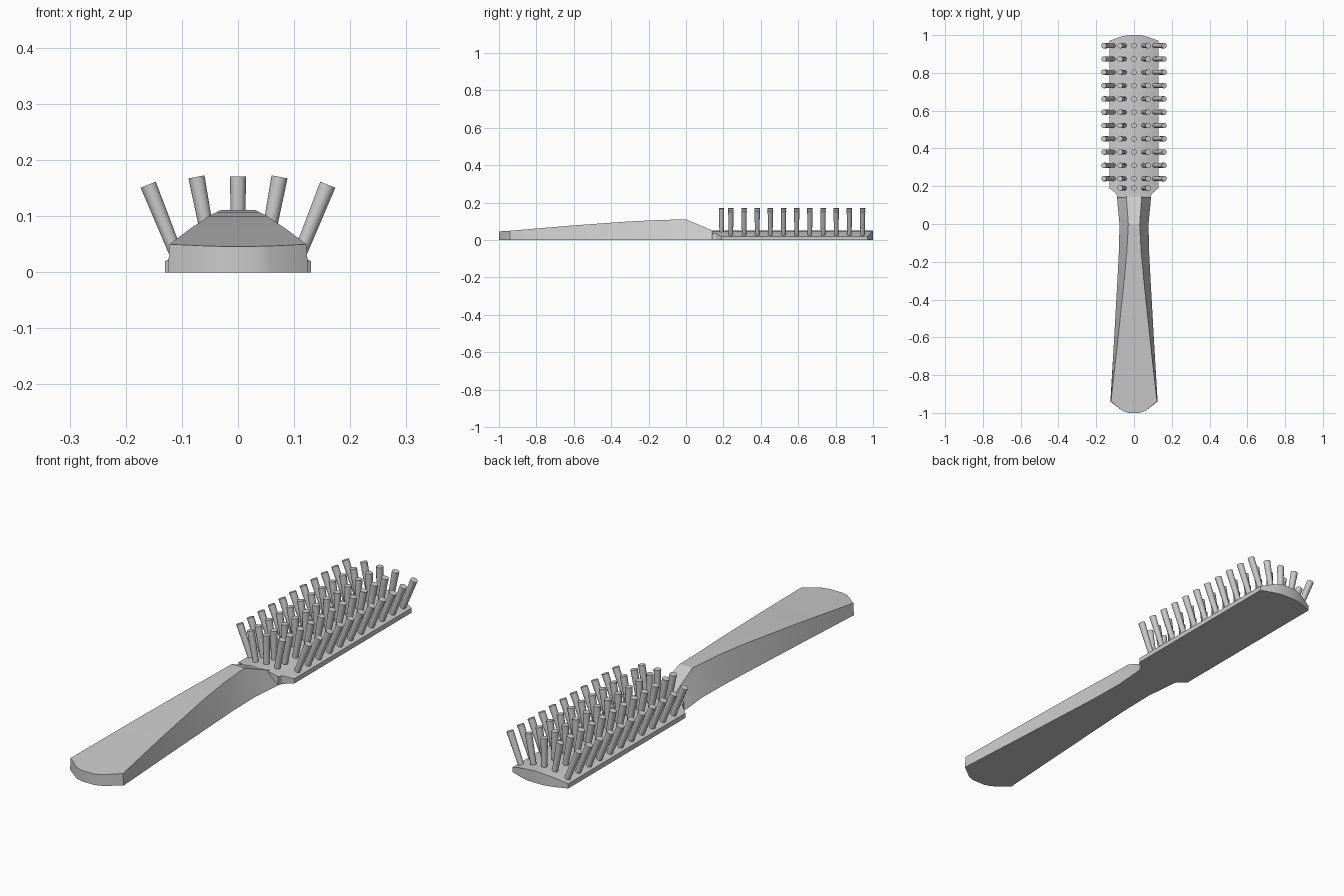
import bpy, bmesh
from mathutils import Matrix, Vector

if "Cube" in bpy.data.objects:
    bpy.data.objects.remove(bpy.data.objects["Cube"])


def finish(bm, name, angle):
    bmesh.ops.recalc_face_normals(bm, faces=bm.faces)
    mesh = bpy.data.meshes.new(name)
    bm.to_mesh(mesh)
    bm.free()
    ob = bpy.data.objects.new(name, mesh)
    bpy.context.collection.objects.link(ob)
    bpy.ops.object.select_all(action='DESELECT')
    ob.select_set(True)
    bpy.context.view_layer.objects.active = ob
    bpy.ops.object.shade_smooth_by_angle(angle=angle)
    return ob


def loft(name, sections, angle):
    """Skin a list of (y, [(x, z), ...]) cross-sections into a capped solid."""
    bm = bmesh.new()
    rings = [[bm.verts.new((x, y, z)) for x, z in pts] for y, pts in sections]
    n = len(rings[0])
    for a, b in zip(rings, rings[1:]):
        for i in range(n):
            j = (i + 1) % n
            bm.faces.new((a[i], a[j], b[j], b[i]))
    bm.faces.new(rings[0])
    bm.faces.new(rings[-1])
    return finish(bm, name, angle)


# Handle: trapezoid sections as y, bottom half-width, top half-width, height
handle = [(-1.0, 0.03, 0.03, 0.046), (-0.99, 0.06, 0.06, 0.047),
          (-0.94, 0.125, 0.122, 0.05), (-0.62, 0.106, 0.086, 0.077),
          (-0.3, 0.088, 0.052, 0.1), (-0.15, 0.08, 0.038, 0.107),
          (0.0, 0.077, 0.03, 0.111), (0.16, 0.092, 0.042, 0.043)]
loft("handle", [(y, [(-b, 0), (b, 0), (t, h), (-t, h)])
                for y, b, t, h in handle], 0.35)


# Head: flat underside, arched top
def arch(x):
    return 0.05 - 0.03 * (x / 0.13) ** 2


def head_section(hw):
    top = [hw * (1 - i / 4) for i in range(9)]
    return [(-hw, 0), (hw, 0)] + [(x, arch(x)) for x in top]


head = [(0.14, 0.088), (0.16, 0.094), (0.19, 0.13), (0.97, 0.13),
        (0.99, 0.075), (1.0, 0.035)]
loft("head", [(y, head_section(hw)) for y, hw in head], 0.4)

# Bristles: tapered pegs fanning outwards from the arched top
bm = bmesh.new()
fan = [((0, 0.035), (0, 0.171))]
for s in (-1, 1):
    fan.append(((s * 0.048, 0.033), (s * 0.074, 0.17)))
    fan.append(((s * 0.104, 0.017), (s * 0.16, 0.156)))


def bristle(y, base, tip):
    a, b = Vector((base[0], y, base[1])), Vector((tip[0], y, tip[1]))
    d = b - a
    m = Matrix.Translation((a + b) / 2) @ d.to_track_quat('Z', 'Y').to_matrix().to_4x4()
    bmesh.ops.create_cone(bm, cap_ends=True, segments=12, radius1=0.0115,
                          radius2=0.0145, depth=d.length, matrix=m)


for row in range(11):
    for base, tip in fan:
        bristle(0.24 + row * 0.0704, base, tip)
for base, tip in fan:
    if abs(tip[0]) < 0.1:
        bristle(0.19, base, tip)
finish(bm, "bristles", 0.7)
